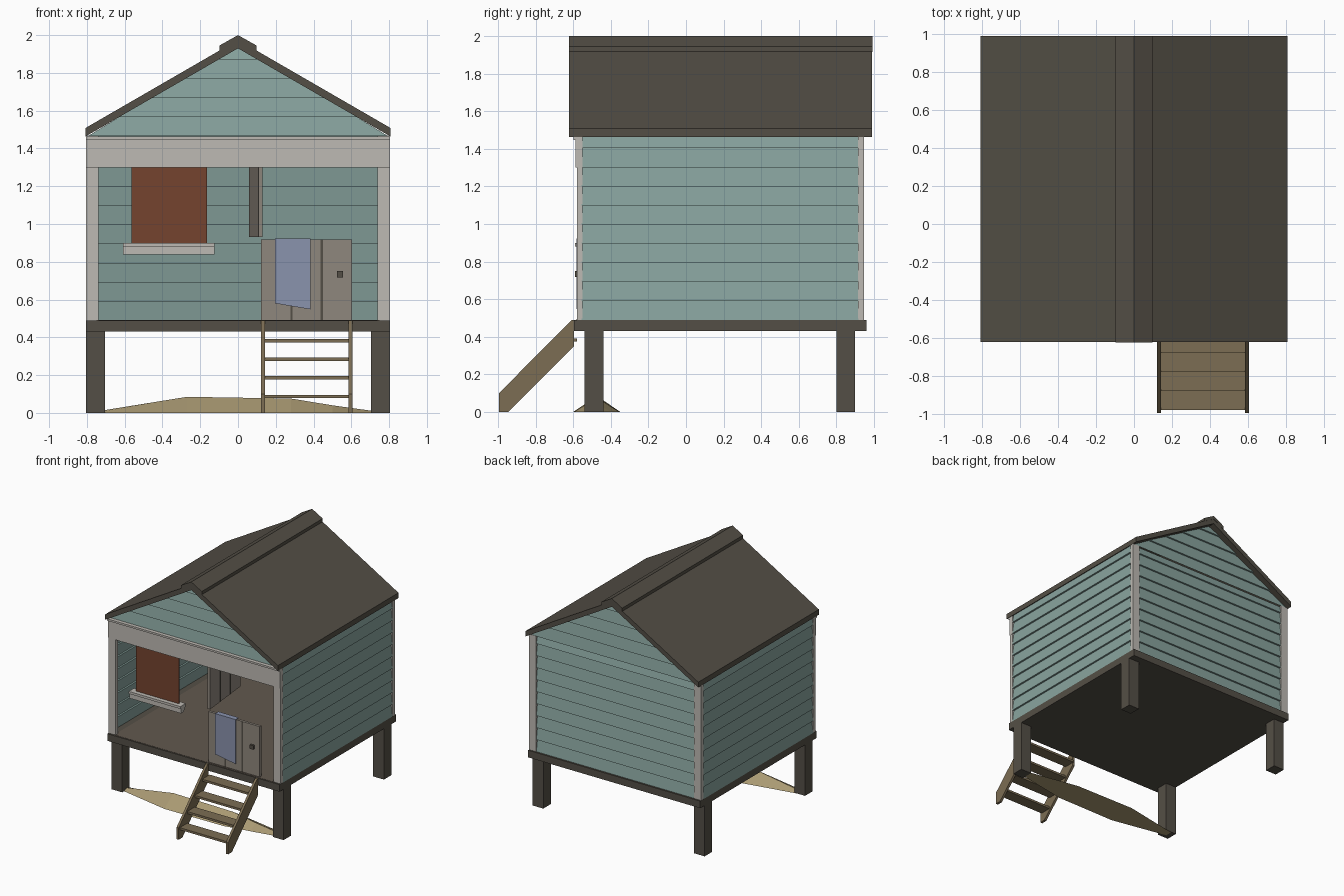
import bpy, bmesh, math
from mathutils import Vector

if "Cube" in bpy.data.objects:
    bpy.data.objects.remove(bpy.data.objects["Cube"])


def mat(name, r, g, b):
    m = bpy.data.materials.new(name)
    lin = [((c / 255 + 0.055) / 1.055) ** 2.4 for c in (r, g, b)]
    m.diffuse_color = (*lin, 1)
    m.use_nodes = True
    m.node_tree.nodes["Principled BSDF"].inputs["Base Color"].default_value = m.diffuse_color
    return m


TEAL = mat("teal siding", 136, 163, 158)
BROWN = mat("dark timber", 84, 79, 70)
FLOOR = mat("floor boards", 98, 88, 78)
TRIM = mat("pale trim", 190, 186, 179)
RED = mat("red cloth", 117, 67, 47)
BLUE = mat("blue cloth", 138, 147, 174)
DOOR = mat("door boards", 143, 135, 125)
STAIR = mat("stair wood", 124, 109, 83)
SAND = mat("sand", 170, 154, 115)


def mesh(name, verts, faces, material, fix=True):
    me = bpy.data.meshes.new(name)
    me.from_pydata(verts, [], faces)
    if fix:
        bm = bmesh.new()
        bm.from_mesh(me)
        bmesh.ops.recalc_face_normals(bm, faces=bm.faces)
        bm.to_mesh(me)
        bm.free()
    me.materials.append(material)
    ob = bpy.data.objects.new(name, me)
    bpy.context.collection.objects.link(ob)
    return ob


def extrude(name, profile, axis, a, b, material):
    """Closed prism: 2D profile swept from a to b along x or y."""
    put = (lambda p, t: (t, p[0], p[1])) if axis == "x" else (lambda p, t: (p[0], t, p[1]))
    n = len(profile)
    verts = [put(p, t) for t in (a, b) for p in profile]
    faces = [tuple(range(n)), tuple(range(n, 2 * n))]
    faces += [(i, (i + 1) % n, n + (i + 1) % n, n + i) for i in range(n)]
    return mesh(name, verts, faces, material)


def box(name, x, y, z, material):
    return extrude(name, [(x[0], z[0]), (x[1], z[0]), (x[1], z[1]), (x[0], z[1])],
                   "y", y[0], y[1], material)


SLOPE, PEAK, PITCH = 0.578, 1.93, 0.1015


def siding(name, base, u, n, span, z0, z1):
    """Overlapping clapboards: each leans out at its lower edge."""
    base, u, n = Vector(base), Vector(u), Vector(n)
    verts, faces, prev = [], [], None
    z = z0
    while z < z1 - 0.002:
        top = min(z + PITCH, z1)
        rows = []
        for h, off in ((z, 0.015), (top, 0.0)):
            lo, hi = span(h)
            rows.append(len(verts))
            verts += [base + u * lo + n * off + Vector((0, 0, h)),
                      base + u * hi + n * off + Vector((0, 0, h))]
        b, t = rows
        faces.append((b, b + 1, t + 1, t))
        if prev is not None:
            faces.append((prev, prev + 1, b + 1, b))
        prev = t
        z = top
    return mesh(name, verts, faces, TEAL, fix=False)


# platform, floor and legs
box("platform", (-.805, .805), (-.595, .96), (.43, .49), BROWN)
box("floor", (-.75, .75), (-.585, .9), (.488, .492), FLOOR)
for side in (-1, 1):
    for y in (-.54, .8):
        box("leg", sorted((side * .705, side * .805)), (y, y + .1), (0, .43), BROWN)

# siding on sides, back and gables
siding("right_wall", (.79, 0, 0), (0, 1, 0), (1, 0, 0), lambda z: (-.555, .918), .49, 1.475)
siding("left_wall", (-.79, 0, 0), (0, -1, 0), (-1, 0, 0), lambda z: (-.918, .555), .49, 1.475)
siding("back_wall", (0, .93, 0), (-1, 0, 0), (0, 1, 0), lambda z: (-.74, .74), .49, 1.465)


def gable(z):
    w = min(.795, max(0.002, (PEAK - z) / SLOPE))
    return -w, w


siding("back_gable", (0, .93, 0), (-1, 0, 0), (0, 1, 0), gable, 1.465, PEAK)
siding("front_gable", (0, -.555, 0), (1, 0, 0), (0, -1, 0), gable, 1.465, PEAK)

# corner posts and front beam
for side in (-1, 1):
    x = sorted((side * .738, side * .804))
    box("front_post", x, (-.58, -.55), (.49, 1.32), TRIM)
    box("back_post", x, (.915, .947), (.49, 1.468), TRIM)
box("front_beam", (-.805, .805), (-.588, -.55), (1.3, 1.447), TRIM)
box("beam_cap", (-.805, .805), (-.598, -.55), (1.447, 1.463), TRIM)

# roof slabs and ridge cap
extrude("roof", [(-.808, 1.463), (0, PEAK), (.808, 1.463), (.808, 1.508), (0, 1.975),
                 (-.808, 1.508)], "y", -.622, .99, BROWN)
extrude("ridge_cap", [(-.098, 1.915), (0, 1.97), (.098, 1.915), (.098, 1.945), (0, 2),
                      (-.098, 1.945)], "y", -.624, .992, BROWN)

# window cloth and sill
box("window_cloth", (-.565, -.163), (-.556, -.548), (.89, 1.33), RED)
extrude("window_sill", [(-.582, .838), (-.55, .838), (-.52, .88), (-.52, .9), (-.592, .9),
                        (-.592, .88), (-.582, .88)], "x", -.608, -.125, TRIM)

# lower door leaf with board joints and knob
box("door", (.123, .603), (-.572, -.55), (.49, .918), DOOR)
for x in (.283, .443):
    box("door_joint", (x - .006, x + .006), (-.575, -.57), (.49, .918), BROWN)
box("door_knob", (.523, .556), (-.59, -.57), (.717, .75), BROWN)

# upper door leaf swung inwards
leaf = box("upper_door", (0, .48), (-.011, .011), (.932, 1.31), DOOR)
leaf.location = (.12, -.56, 0)
leaf.rotation_euler = (0, 0, math.radians(96))
for x in (.16, .32):
    j = box("upper_joint", (x - .006, x + .006), (-.014, -.01), (.932, 1.31), BROWN)
    j.location, j.rotation_euler = leaf.location, leaf.rotation_euler

# towel hanging over the door
extrude("towel", [(.195, .58), (.385, .548), (.385, .922), (.195, .922)], "y", -.584, -.577, BLUE)
box("towel_fold", (.195, .385), (-.584, -.54), (.918, .924), BLUE)

# stairs
for x in (.122, .585):
    extrude("stringer", [(-.995, 0), (-.945, 0), (-.595, .35), (-.595, .49), (-.608, .49),
                         (-.995, .1)], "x", x, x + .02, STAIR)
for i in range(4):
    y = -.98 + i * .1
    box("tread", (.14, .587), (y, y + .1), (.078 + i * .0985, .096 + i * .0985), STAIR)

# sand drift between the front legs: x, half depth, height
sections = [(-.76, .03, .006), (-.27, .125, .085), (.28, .12, .076), (.5, .08, .04), (.76, .03, .004)]
verts, faces = [], []
for x, d, h in sections:
    verts += [(x, -.475 - d, 0), (x, -.475, h), (x, -.475 + d, 0)]
for i in range(len(sections) - 1):
    a = i * 3
    for p, q in ((0, 1), (1, 2), (2, 0)):
        faces.append((a + p, a + q, a + 3 + q, a + 3 + p))
faces += [(0, 1, 2), (12, 13, 14)]
mesh("sand_drift", verts, faces, SAND)
